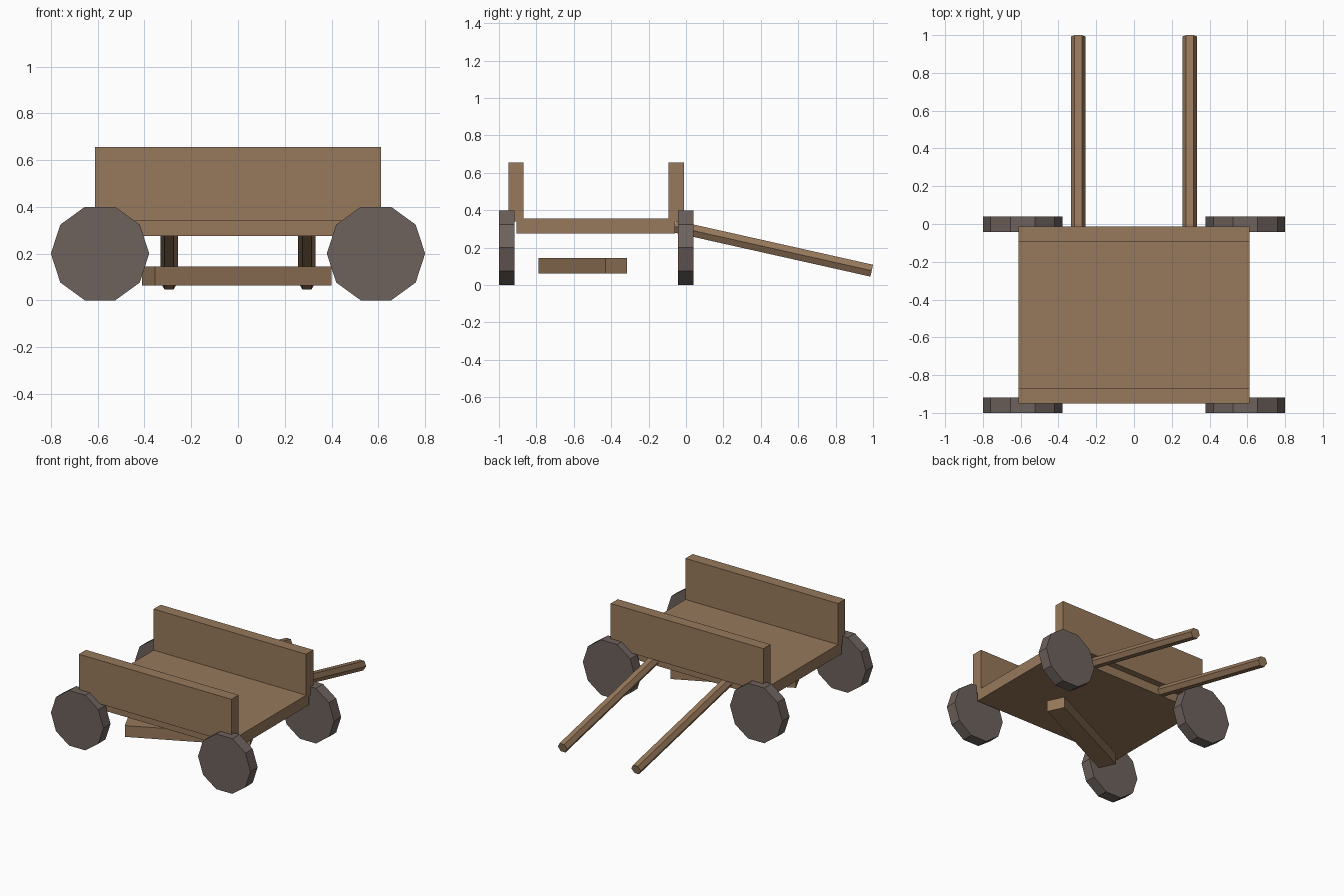
import bpy, math
from mathutils import Vector

if "Cube" in bpy.data.objects:
    bpy.data.objects.remove(bpy.data.objects["Cube"])


def material(name, rgb):
    m = bpy.data.materials.new(name)
    m.diffuse_color = (*rgb, 1)
    m.use_nodes = True
    m.node_tree.nodes["Principled BSDF"].inputs["Base Color"].default_value = m.diffuse_color
    return m


WOOD = material("brown wood", (0.31, 0.19, 0.105))
IRON = material("dark grey wheel", (0.155, 0.122, 0.109))


def box(name, lo, hi, turn=0):
    centre = [(a + b) / 2 for a, b in zip(lo, hi)]
    bpy.ops.mesh.primitive_cube_add(size=1, location=centre, rotation=(0, 0, turn))
    o = bpy.context.object
    o.name = name
    o.scale = [b - a for a, b in zip(lo, hi)]
    o.data.materials.append(WOOD)
    return o


def prism(name, start, end, radius, sides, mat):
    """Flat-sided rod from start to end in a plane of constant x, one corner pointing along x."""
    a, b = Vector(start), Vector(end)
    d = b - a
    bpy.ops.mesh.primitive_cylinder_add(
        vertices=sides, radius=radius, depth=d.length, location=(a + b) / 2,
        rotation=(math.atan2(-d.y, d.z), 0, 0))
    o = bpy.context.object
    o.name = name
    # spin the profile so a corner points along x
    for v in o.data.vertices:
        v.co.x, v.co.y = v.co.y, -v.co.x
    o.data.materials.append(mat)
    return o


# Cart bed and the two upright boards
box("bed", (-0.612, -0.905, 0.275), (0.612, -0.06, 0.357))
box("front_board", (-0.612, -0.95, 0.34), (0.612, -0.868, 0.655))
box("back_board", (-0.612, -0.093, 0.34), (0.612, -0.012, 0.655))

# Loose beam lying askew under the bed
box("under_beam", (-0.423, -0.616, 0.063), (0.413, -0.489, 0.145), math.radians(25.5))

for side, s in (("left", -1), ("right", 1)):
    # Ten-sided wheels
    for end, y in (("front", -0.959), ("back", -0.002)):
        prism(f"{end}_{side}_wheel", (s * 0.59, y - 0.041, 0.2),
              (s * 0.59, y + 0.041, 0.2), 0.2103, 10, IRON)
    # Six-sided pulling shafts sloping down to the back
    prism(f"{side}_shaft", (s * 0.295, -0.06, 0.313), (s * 0.295, 0.993, 0.077),
          0.0375, 6, WOOD)
